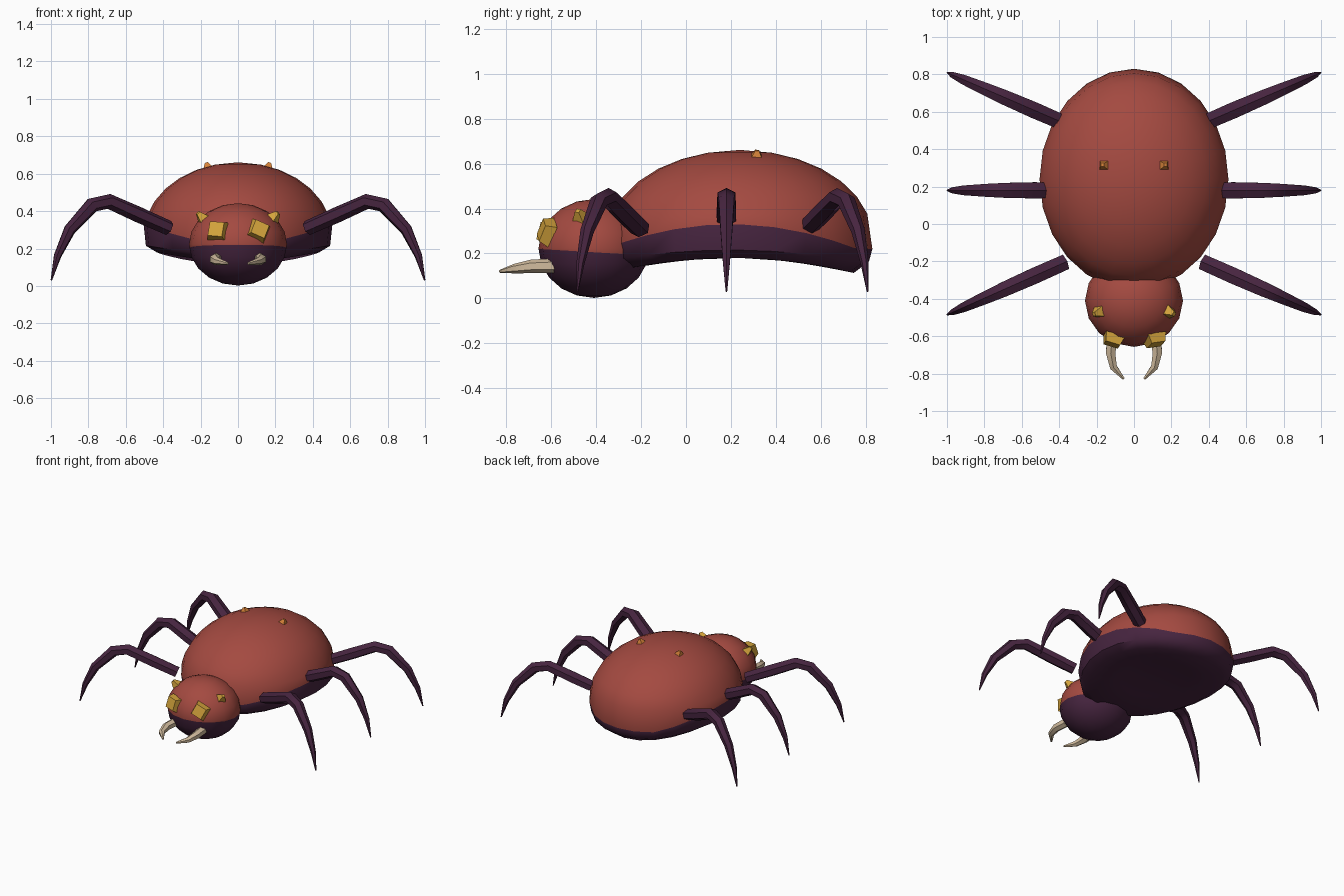
import bpy, bmesh, math
from mathutils import Vector, Matrix

if "Cube" in bpy.data.objects:
    bpy.data.objects.remove(bpy.data.objects["Cube"])


def material(name, r, g, b):
    m = bpy.data.materials.new(name)
    m.diffuse_color = (r, g, b, 1)
    m.use_nodes = True
    m.node_tree.nodes["Principled BSDF"].inputs["Base Color"].default_value = m.diffuse_color
    return m


RED = material("brick_red_shell", 0.37, 0.068, 0.052)
PURPLE = material("dark_purple", 0.062, 0.018, 0.050)
YELLOW = material("golden_yellow", 0.66, 0.37, 0.045)
ORANGE = material("orange", 0.66, 0.22, 0.04)
BONE = material("bone", 0.64, 0.50, 0.34)


def finish(bm, name, mats, smooth=50):
    bmesh.ops.recalc_face_normals(bm, faces=bm.faces)
    me = bpy.data.meshes.new(name)
    bm.to_mesh(me)
    bm.free()
    for m in mats:
        me.materials.append(m)
    ob = bpy.data.objects.new(name, me)
    bpy.context.collection.objects.link(ob)
    if smooth:
        bpy.ops.object.select_all(action='DESELECT')
        ob.select_set(True)
        bpy.context.view_layer.objects.active = ob
        bpy.ops.object.shade_smooth_by_angle(angle=math.radians(smooth))
    return ob


def bridge(bm, a, b):
    n = len(a)
    return [bm.faces.new((a[i], a[(i + 1) % n], b[(i + 1) % n], b[i])) for i in range(n)]


def tube(name, mat, path, radii, sides):
    """Tapered tube; each radius is (sideways, upward)."""
    bm = bmesh.new()
    pts = [Vector(p) for p in path]
    plan = pts[-1] - pts[0]
    side = Vector((-plan.y, plan.x, 0)).normalized()
    rings = []
    for i, p in enumerate(pts):
        t = (pts[min(i + 1, len(pts) - 1)] - pts[max(i - 1, 0)]).normalized()
        s = (side - t * side.dot(t)).normalized()
        u = t.cross(s)
        rw, rh = radii[i]
        rings.append([bm.verts.new(p + s * rw * math.cos(a) + u * rh * math.sin(a))
                      for a in (2 * math.pi * (k + 0.5) / sides for k in range(sides))])
    for a, b in zip(rings, rings[1:]):
        bridge(bm, a, b)
    bm.faces.new(rings[0])
    bm.faces.new(rings[-1])
    return finish(bm, name, [mat])


def gem(name, mat, loc, normal, base, top, height, spin):
    """Small faceted four-sided stud standing on a surface."""
    bm = bmesh.new()
    bmesh.ops.create_cone(bm, cap_ends=True, segments=4, radius1=base, radius2=top, depth=height)
    rot = Vector(normal).to_track_quat('Z', 'Y').to_matrix().to_4x4()
    bm.transform(Matrix.Translation(loc) @ rot @ Matrix.Rotation(spin, 4, 'Z'))
    return finish(bm, name, [mat], 0)


# Abdomen: domed shell above an arched, nearly flat belly
CY, RX, RY, SIDES = 0.24, 0.505, 0.59, 24
bm = bmesh.new()


def body_ring(r, z, lift):
    ring = []
    for k in range(SIDES):
        a = 2 * math.pi * k / SIDES
        x, y = r * RX * math.cos(a), CY + r * RY * math.sin(a)
        arch = max(0.0, 1 - ((y - 0.2) / 0.56) ** 2)
        ring.append(bm.verts.new((x, y, z + lift * arch)))
    return ring


rings = [body_ring(0.45, 0.12, 0.06), body_ring(0.86, 0.11, 0.07),
         body_ring(0.975, 0.165, 0.05), body_ring(1.0, 0.22, 0.11)]
for deg in (16, 28, 40, 52, 64, 76):
    p = math.radians(deg)
    rings.append(body_ring(math.cos(p), 0.27 + 0.39 * math.sin(p), 0))
for i, (a, b) in enumerate(zip(rings, rings[1:])):
    for f in bridge(bm, a, b):
        f.material_index = 1 if i < 3 else 0
for ring, z, idx in ((rings[0], 0.18, 1), (rings[-1], 0.661, 0)):
    tip = bm.verts.new((0, CY, z))
    for k in range(SIDES):
        bm.faces.new((ring[k], ring[(k + 1) % SIDES], tip)).material_index = idx
finish(bm, "abdomen", [RED, PURPLE])

# Head: rounded, with a purple lower half
bm = bmesh.new()
bmesh.ops.create_uvsphere(bm, u_segments=16, v_segments=10, radius=1)
bm.transform(Matrix.Translation((0, -0.41, 0.222)) @ Matrix.Diagonal((0.262, 0.247, 0.22, 1)))
bmesh.ops.bisect_plane(bm, geom=bm.verts[:] + bm.edges[:] + bm.faces[:],
                       plane_co=(0, -0.41, 0.205), plane_no=(0, 0.06, 1))
for f in bm.faces:
    c = f.calc_center_median()
    f.material_index = 1 if c.z + 0.06 * (c.y + 0.41) < 0.205 else 0
finish(bm, "head", [RED, PURPLE])

# Leg height along x, shared by all legs, with sideways and upward radii
LEG = [(0.36, 0.305, 0.050, 0.040), (0.53, 0.38, 0.050, 0.042), (0.69, 0.452, 0.046, 0.040),
       (0.78, 0.432, 0.040, 0.040), (0.90, 0.30, 0.030, 0.032), (0.965, 0.16, 0.018, 0.020),
       (0.998, 0.03, 0.004, 0.004)]


def leg_height(x):
    for a, b in zip(LEG, LEG[1:]):
        if x <= b[0]:
            return a[1] + (b[1] - a[1]) * (x - a[0]) / (b[0] - a[0])


for sx, label in ((-1, "left"), (1, "right")):
    # Legs: root x, root y, tip y
    for part, x0, y0, y1 in (("front_leg", 0.37, -0.205, -0.485),
                             ("middle_leg", 0.47, 0.18, 0.18),
                             ("rear_leg", 0.41, 0.555, 0.81)):
        rows = [(x0, leg_height(x0), 0.048, 0.040)] + [r for r in LEG if r[0] > x0 + 0.03]
        path = [(sx * x, y0 + (y1 - y0) * (x - x0) / (1 - x0), z) for x, z, _, _ in rows]
        tube(f"{part}_{label}", PURPLE, path, [r[2:] for r in rows], 6)

    # Fangs: curving inwards to a point
    tube(f"fang_{label}", BONE,
         [(sx * 0.115, -0.59, 0.145), (sx * 0.125, -0.69, 0.142),
          (sx * 0.11, -0.765, 0.132), (sx * 0.055, -0.828, 0.120)],
         [(0.033, 0.033), (0.029, 0.030), (0.022, 0.021), (0.007, 0.007)], 6)

    # Eyes and back studs
    gem(f"front_eye_{label}", YELLOW, (sx * 0.112, -0.622, 0.298), (sx * 0.28, -1, 0.3),
        0.074, 0.056, 0.05, 0.7 if sx < 0 else 0.35)
    gem(f"side_eye_{label}", YELLOW, (sx * 0.198, -0.475, 0.373), (sx * 0.7, -0.3, 0.75),
        0.042, 0.015, 0.05, 0.6)
    gem(f"back_stud_{label}", ORANGE, (sx * 0.163, 0.315, 0.640), (sx * 0.3, 0.1, 1),
        0.042, 0.012, 0.04, 0.5 * sx)
